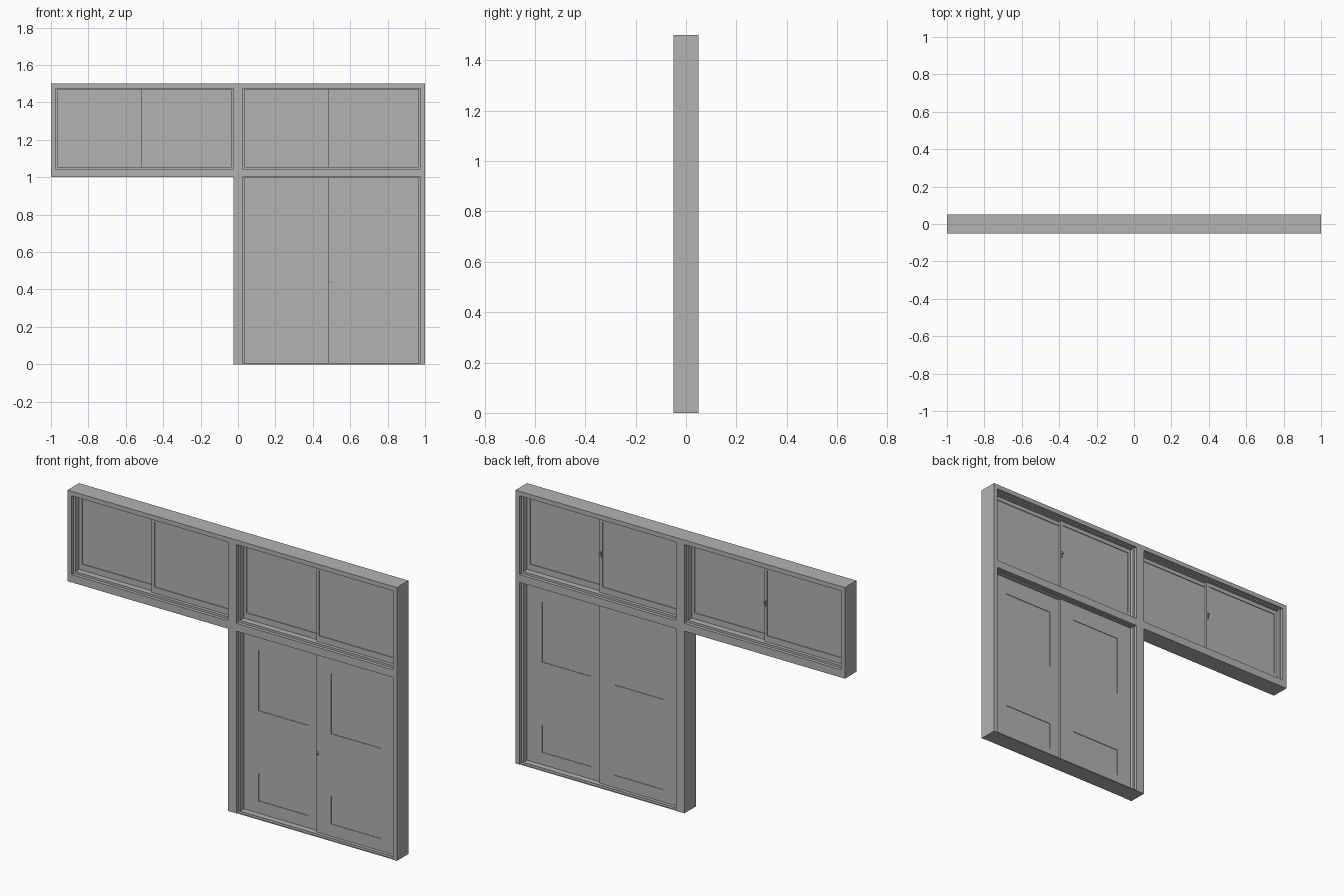
import bpy
import bmesh

cube = bpy.data.objects.get("Cube")
if cube:
    bpy.data.objects.remove(cube, do_unlink=True)

GREY = (0.45, 0.45, 0.45, 1.0)
grey = bpy.data.materials.new("plain_grey")
grey.use_nodes = True
grey.diffuse_color = GREY
grey.node_tree.nodes["Principled BSDF"].inputs["Base Color"].default_value = GREY


def plate(name, outer, y0, y1, holes=()):
    """Upright plate (x0, x1, z0, z1) from y0 to y1 with rectangular cut-outs."""
    rects = [outer, *holes]
    xs = sorted({x for r in rects for x in r[:2]})
    zs = sorted({z for r in rects for z in r[2:]})
    bm = bmesh.new()
    for xa, xb in zip(xs, xs[1:]):
        for za, zb in zip(zs, zs[1:]):
            cx, cz = (xa + xb) / 2, (za + zb) / 2
            if any(h[0] < cx < h[1] and h[2] < cz < h[3] for h in holes):
                continue
            corners = ((xa, za), (xb, za), (xb, zb), (xa, zb))
            bm.faces.new([bm.verts.new((x, y0, z)) for x, z in corners])
    bmesh.ops.remove_doubles(bm, verts=bm.verts, dist=0.0001)
    extruded = bmesh.ops.extrude_face_region(bm, geom=bm.faces[:], use_keep_orig=True)
    moved = [v for v in extruded["geom"] if isinstance(v, bmesh.types.BMVert)]
    bmesh.ops.translate(bm, verts=moved, vec=(0, y1 - y0, 0))
    bmesh.ops.recalc_face_normals(bm, faces=bm.faces)
    mesh = bpy.data.meshes.new(name)
    bm.to_mesh(mesh)
    bm.free()
    mesh.materials.append(grey)
    obj = bpy.data.objects.new(name, mesh)
    bpy.context.scene.collection.objects.link(obj)
    return obj


def shrink(r, side, bottom, top):
    return (r[0] + side, r[1] - side, r[2] + bottom, r[3] - top)


def leaf(name, outer, y0, y1, panels, recess):
    """Sliding leaf whose panels sit slightly behind both faces."""
    plate(name + "_frame", outer, y0, y1, panels)
    for i, p in enumerate(panels):
        plate(f"{name}_panel_{i + 1}", p, y0 + recess, y1 - recess)


# Main surround: two window openings above one door opening
windows = {"right": (-0.975, -0.025, 1.043, 1.475),
           "left": (0.025, 0.975, 1.043, 1.475)}
door = (0.025, 0.975, 0.0, 1.0)
notch = (-1.0, -0.025, 0.0, 1.0)
plate("surround", (-1.0, 1.0, 0.0, 1.5), -0.05, 0.05,
      [*windows.values(), door, notch])

# Window linings and their pairs of sliding sashes
SASH = 0.48
for side, opening in windows.items():
    inner = shrink(opening, 0.01, 0.012, 0.007)
    plate(f"{side}_window_lining", opening, -0.032, 0.032, [inner])
    x0, x1, z0, z1 = inner
    sashes = {"front": ((x1 - SASH, x1, z0, z1), -0.014, -0.001),
              "back": ((x0, x0 + SASH, z0, z1), 0.001, 0.014)}
    for place, (rect, y0, y1) in sashes.items():
        leaf(f"{side}_window_{place}_sash", rect, y0, y1,
             [shrink(rect, 0.017, 0.033, 0.022)], 0.004)
    # Latch on the meeting stile, facing the back
    lx = x0 + SASH - 0.008
    plate(f"{side}_window_latch_base", (lx - 0.004, lx + 0.004, 1.25, 1.28), 0.014, 0.019)
    plate(f"{side}_window_latch_lever", (lx - 0.003, lx + 0.006, 1.268, 1.278), 0.019, 0.026)

# Door lining and threshold
door_inner = shrink(door, 0.01, 0.008, 0.005)
plate("door_lining", door, -0.032, 0.032, [door_inner])
plate("door_threshold", (door[0], door[1], 0.0, 0.006), -0.048, 0.048)

# Pair of sliding doors, each with an upper pane and a low panel
x0, x1, z0, z1 = door_inner
leaves = {"front": ((x1 - SASH, x1, z0, z1), -0.014, -0.001),
          "back": ((x0, x0 + SASH, z0, z1), 0.001, 0.014)}
for place, (rect, y0, y1) in leaves.items():
    pa, pb = rect[0] + 0.09, rect[1] - 0.09
    leaf(f"{place}_door", rect, y0, y1,
         [(pa, pb, 0.57, 0.90), (pa, pb, 0.075, 0.225)], 0.003)

# Small pull on the front door's meeting edge
hx = x1 - SASH
plate("door_pull_plate", (hx + 0.003, hx + 0.015, 0.425, 0.45), -0.018, -0.014)
plate("door_pull_lever", (hx + 0.005, hx + 0.016, 0.436, 0.442), -0.024, -0.018)
